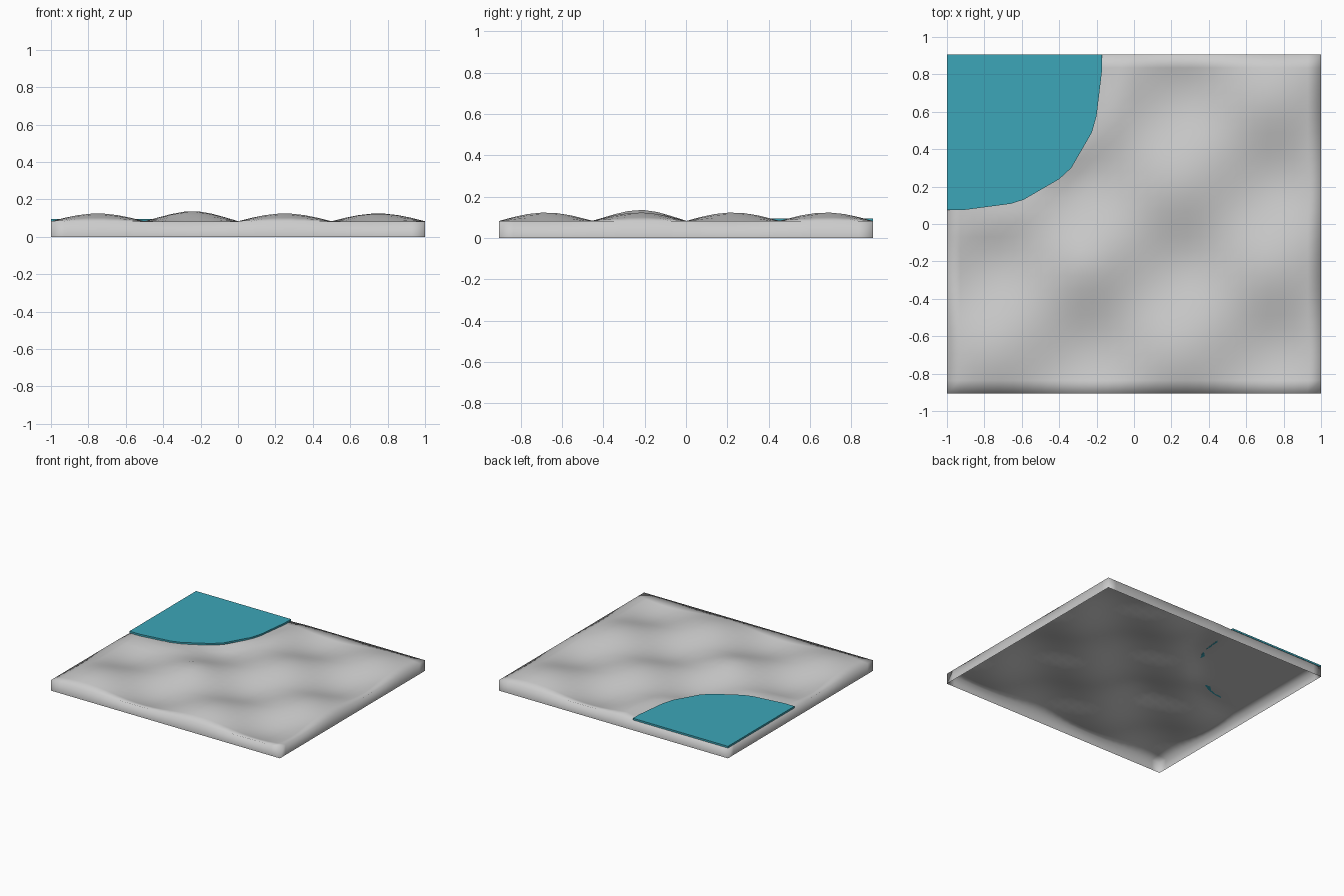
import bpy, bmesh
from math import sin, pi, hypot, exp

if "Cube" in bpy.data.objects:
    bpy.data.objects.remove(bpy.data.objects["Cube"])

HX, HY, BASE = 1.0, 0.905, 0.083
NX, NY = 28, 26


def finish(bm, name, smooth):
    bmesh.ops.recalc_face_normals(bm, faces=bm.faces)
    mesh = bpy.data.meshes.new(name)
    bm.to_mesh(mesh)
    bm.free()
    for p in mesh.polygons:
        p.use_smooth = smooth
    ob = bpy.data.objects.new(name, mesh)
    bpy.context.collection.objects.link(ob)
    return ob


def height(x, y):
    # rolling bumps and hollows, one slightly taller hill, flat pond bed in the corner
    h = BASE + 0.042 * sin(2 * pi * x) * sin(2 * pi * y / HY)
    h += 0.013 * exp(-((x + 0.23) ** 2 + (y + 0.21) ** 2) / 0.02)
    t = min(max((hypot(x + HX, y - HY) - 0.86) / 0.08, 0), 1)
    return 0.079 + (h - 0.079) * t


# Terrain: wavy sheet with a skirt down to the ground, open underneath
bm = bmesh.new()
bmesh.ops.create_grid(bm, x_segments=NX, y_segments=NY, size=1)
for v in bm.verts:
    v.co.x *= HX
    v.co.y *= HY
    v.co.z = height(v.co.x, v.co.y)
border = [e for e in bm.edges if e.is_boundary]
skirt = bmesh.ops.extrude_edge_only(bm, edges=border)["geom"]
for v in skirt:
    if isinstance(v, bmesh.types.BMVert):
        v.co.z = 0
bm.normal_update()
terrain = finish(bm, "terrain", True)
# keep the top facing up
if sum(p.normal.z for p in terrain.data.polygons) < 0:
    terrain.data.flip_normals()

# Pond: thin flat plate filling the back left corner
shore = [(-1, 0.075), (-0.91, 0.075), (-0.66, 0.108), (-0.59, 0.13), (-0.4, 0.24),
         (-0.335, 0.3), (-0.225, 0.49), (-0.2, 0.58), (-0.17, 0.83), (-0.17, HY), (-1, HY)]
bm = bmesh.new()
face = bm.faces.new([bm.verts.new((x, y, 0.081)) for x, y in shore])
top = bmesh.ops.extrude_face_region(bm, geom=[face])["geom"]
bmesh.ops.translate(bm, vec=(0, 0, 0.014),
                    verts=[g for g in top if isinstance(g, bmesh.types.BMVert)])
pond = finish(bm, "pond_water", False)
water = bpy.data.materials.new("water")
water.diffuse_color = (0.045, 0.38, 0.48, 1)
water.use_nodes = True
water.node_tree.nodes["Principled BSDF"].inputs["Base Color"].default_value = water.diffuse_color
pond.data.materials.append(water)
